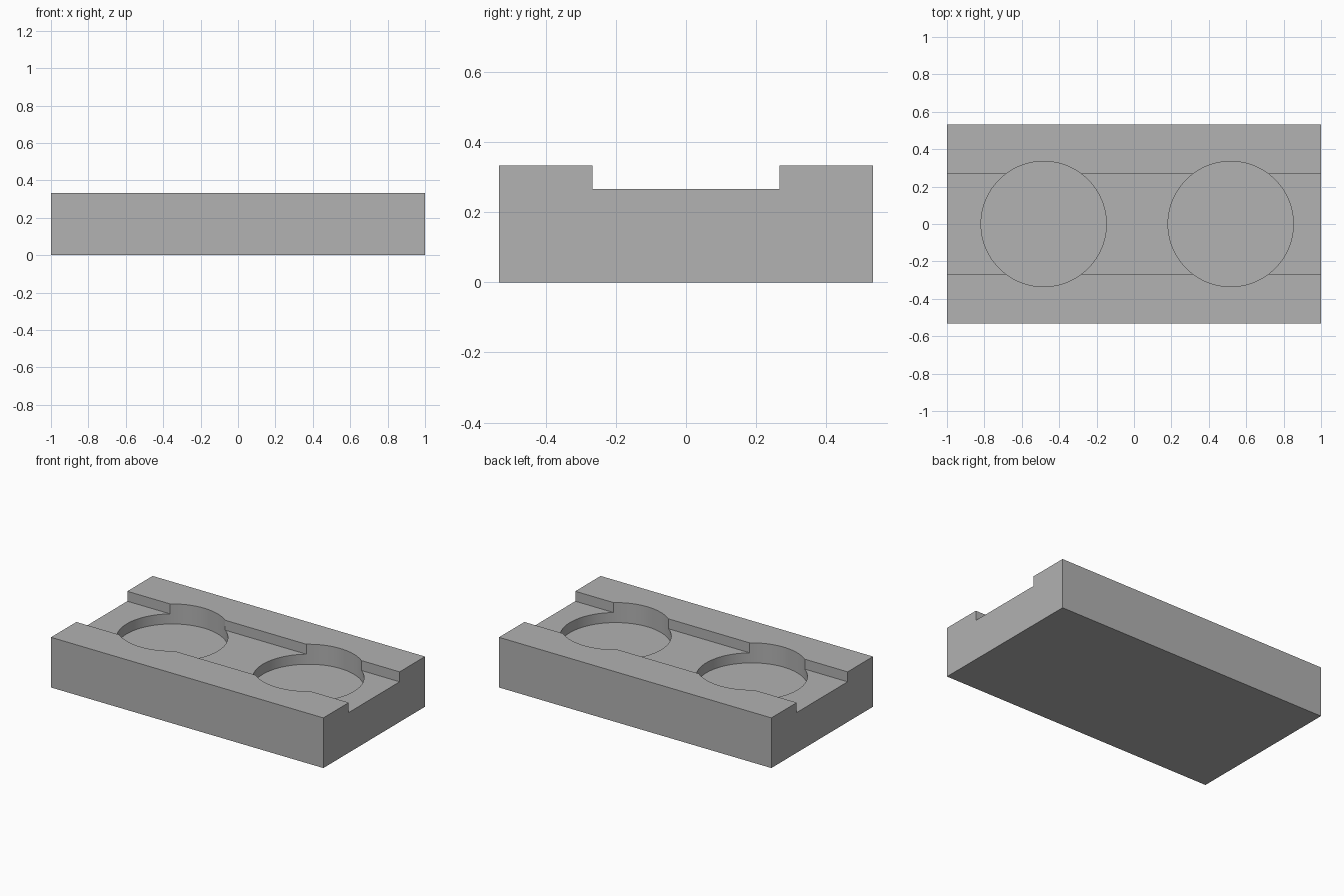
import bpy
import bmesh
from math import radians

cube = bpy.data.objects.get("Cube")
if cube:
    bpy.data.objects.remove(cube, do_unlink=True)

LENGTH, HALF_WIDTH, HEIGHT = 2.0, 0.533, 0.333
CHANNEL_HALF, CHANNEL_Z = 0.267, 0.267
POCKET_RADIUS, POCKET_Z = 0.335, 0.2
POCKET_CENTRES = (-0.483, 0.517)

grey = bpy.data.materials.new("plain grey")
grey.use_nodes = True
colour = (0.445, 0.445, 0.445, 1)
grey.diffuse_color = colour
grey.node_tree.nodes["Principled BSDF"].inputs["Base Color"].default_value = colour


def add_object(name, bm):
    bmesh.ops.recalc_face_normals(bm, faces=bm.faces)
    mesh = bpy.data.meshes.new(name)
    bm.to_mesh(mesh)
    bm.free()
    mesh.materials.append(grey)
    obj = bpy.data.objects.new(name, mesh)
    bpy.context.collection.objects.link(obj)
    return obj


# Block with a lengthwise channel: one cross-section swept along x
half = [(HALF_WIDTH, 0), (HALF_WIDTH, HEIGHT),
        (CHANNEL_HALF, HEIGHT), (CHANNEL_HALF, CHANNEL_Z)]
profile = half + [(-y, z) for y, z in reversed(half)]
bm = bmesh.new()
end = bm.faces.new([bm.verts.new((-LENGTH / 2, y, z)) for y, z in profile])
swept = bmesh.ops.extrude_face_region(bm, geom=[end], use_keep_orig=True)
moved = [v for v in swept["geom"] if isinstance(v, bmesh.types.BMVert)]
bmesh.ops.translate(bm, verts=moved, vec=(LENGTH, 0, 0))
tray = add_object("tray", bm)

# Round pockets sunk through the channel and into the rails
bpy.context.view_layer.objects.active = tray
for x in POCKET_CENTRES:
    bm = bmesh.new()
    bmesh.ops.create_cone(bm, cap_ends=True, segments=96, depth=1,
                          radius1=POCKET_RADIUS, radius2=POCKET_RADIUS)
    bmesh.ops.translate(bm, verts=bm.verts, vec=(x, 0, POCKET_Z + 0.5))
    cutter = add_object("pocket_cutter", bm)
    cutter.hide_render = True
    cut = tray.modifiers.new("pocket", "BOOLEAN")
    cut.operation = "DIFFERENCE"
    cut.solver = "EXACT"
    cut.object = cutter
    bpy.ops.object.modifier_apply(modifier=cut.name)
    bpy.data.objects.remove(cutter, do_unlink=True)

# Smooth pocket walls, crisp edges elsewhere
bpy.ops.object.select_all(action="DESELECT")
tray.select_set(True)
bpy.ops.object.shade_smooth_by_angle(angle=radians(30))
